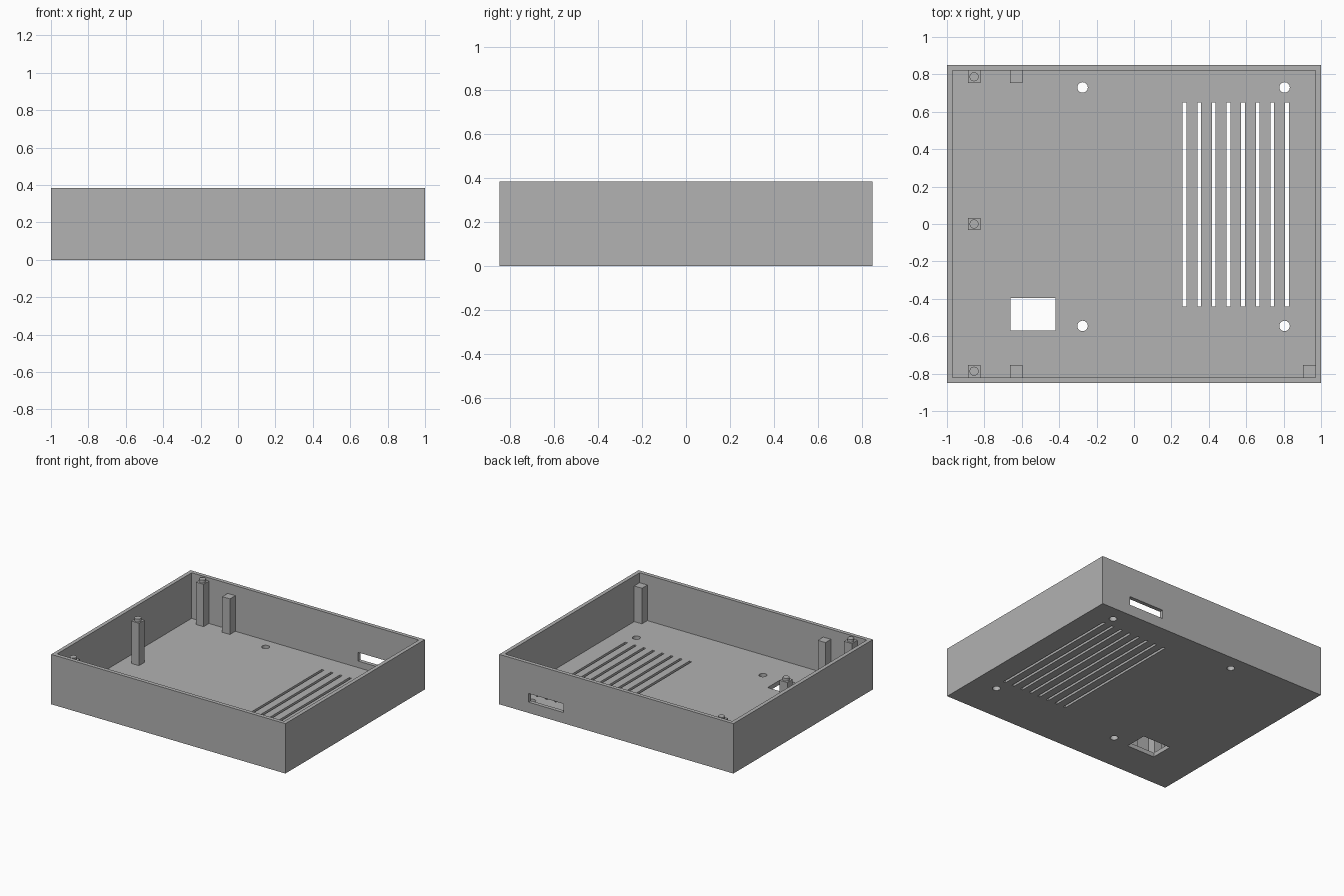
import bpy
import bmesh
from mathutils import Matrix, Vector

cube = bpy.data.objects.get("Cube")
if cube:
    bpy.data.objects.remove(cube, do_unlink=True)

HX, HY, TOP = 1.0, 0.85, 0.385
WALL, FLOOR = 0.03, 0.033

grey = bpy.data.materials.new("plain_grey")
grey.use_nodes = True
colour = (0.445, 0.445, 0.445, 1)
grey.diffuse_color = colour
grey.node_tree.nodes["Principled BSDF"].inputs["Base Color"].default_value = colour


def add_box(bm, low, high):
    low, high = Vector(low), Vector(high)
    matrix = Matrix.Translation((low + high) / 2) @ Matrix.Diagonal((*(high - low), 1))
    bmesh.ops.create_cube(bm, size=1, matrix=matrix)


def add_cylinder(bm, x, y, z0, z1, radius):
    bmesh.ops.create_cone(bm, cap_ends=True, segments=32, radius1=radius, radius2=radius,
                          depth=z1 - z0, matrix=Matrix.Translation((x, y, (z0 + z1) / 2)))


def make_object(name, bm):
    mesh = bpy.data.meshes.new(name)
    bm.to_mesh(mesh)
    bm.free()
    mesh.materials.append(grey)
    obj = bpy.data.objects.new(name, mesh)
    bpy.context.collection.objects.link(obj)
    return obj


def smooth(obj):
    bpy.ops.object.select_all(action="DESELECT")
    obj.select_set(True)
    bpy.context.view_layer.objects.active = obj
    bpy.ops.object.shade_smooth_by_angle()


# Outer block
bm = bmesh.new()
add_box(bm, (-HX, -HY, 0), (HX, HY, TOP))
tray = make_object("case_tray", bm)

# Cavity that leaves the walls and floor
bm = bmesh.new()
add_box(bm, (-HX + WALL, -HY + WALL, FLOOR), (HX - WALL, HY - WALL, TOP + 0.1))
cavity = make_object("cavity_cutter", bm)

# Floor and wall openings
bm = bmesh.new()
for i in range(8):  # vent slots
    x = 0.27 + i * 0.0783
    add_box(bm, (x - 0.01, -0.44, -0.05), (x + 0.01, 0.65, 0.07))
for x in (-0.275, 0.805):  # screw holes
    for y in (-0.545, 0.73):
        add_cylinder(bm, x, y, -0.05, 0.07, 0.028)
add_box(bm, (-0.66, -0.57, -0.05), (-0.42, -0.395, 0.07))  # floor window
add_box(bm, (0.45, HY - 0.05, 0.083), (0.75, HY + 0.05, 0.15))  # back wall port
openings = make_object("openings_cutter", bm)

# Cut the tray and bake the result
for cutter in (cavity, openings):
    cutter.hide_render = True
    mod = tray.modifiers.new("cut", "BOOLEAN")
    mod.operation = "DIFFERENCE"
    mod.solver = "EXACT"
    mod.object = cutter
bpy.context.view_layer.update()
baked = bpy.data.meshes.new_from_object(
    tray.evaluated_get(bpy.context.evaluated_depsgraph_get()))
tray.modifiers.clear()
tray.data = baked
for cutter in (cavity, openings):
    bpy.data.objects.remove(cutter, do_unlink=True)
smooth(tray)

# Tall posts with a round locating pin
HALF = 0.033
EDGE = HY - WALL - HALF
for name, y in (("front", -EDGE), ("middle", 0), ("back", EDGE)):
    x = -0.855
    bm = bmesh.new()
    add_box(bm, (x - HALF, y - HALF, FLOOR), (x + HALF, y + HALF, 0.36))
    make_object(name + "_pin_post", bm)
    bm = bmesh.new()
    add_cylinder(bm, x, y, 0.36, 0.382, 0.024)
    smooth(make_object(name + "_locating_pin", bm))

# Shorter plain support posts
for name, x, y in (("front_right", -0.63, -EDGE), ("back_right", -0.63, EDGE),
                   ("front_left", HX - WALL - HALF, -EDGE)):
    bm = bmesh.new()
    add_box(bm, (x - HALF, y - HALF, FLOOR), (x + HALF, y + HALF, 0.308))
    make_object(name + "_support_post", bm)
